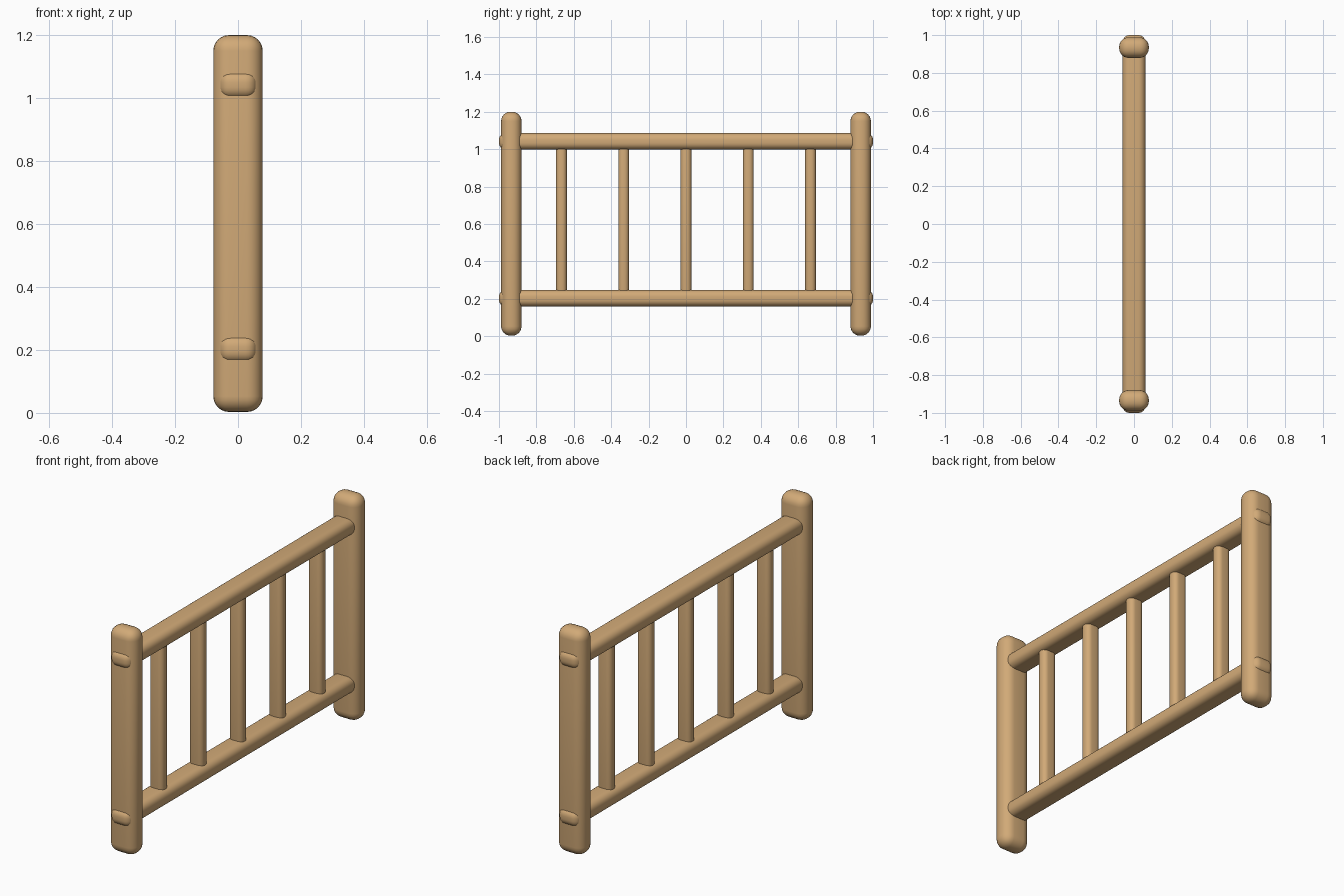
import bpy

if "Cube" in bpy.data.objects:
    bpy.data.objects.remove(bpy.data.objects["Cube"])

wood = bpy.data.materials.new("light wood")
wood.diffuse_color = (0.64, 0.40, 0.185, 1)
wood.use_nodes = True
wood.node_tree.nodes["Principled BSDF"].inputs["Base Color"].default_value = wood.diffuse_color


def rounded_bar(name, size, centre, radius):
    """Box with fully rounded edges and smooth shading."""
    bpy.ops.mesh.primitive_cube_add(size=1, location=centre)
    ob = bpy.context.object
    ob.name = name
    for v in ob.data.vertices:
        v.co = [c * s for c, s in zip(v.co, size)]
    ob.data.materials.append(wood)
    bev = ob.modifiers.new("round edges", 'BEVEL')
    bev.width = radius
    bev.segments = 6
    bev.limit_method = 'NONE'
    bpy.ops.object.modifier_apply(modifier=bev.name)
    bpy.ops.object.shade_smooth_by_angle()
    return ob


# End posts
for side, label in ((-1, "front"), (1, "back")):
    rounded_bar(label + "_post", (0.157, 0.109, 1.197), (0, side * 0.934, 0.6015), 0.05)

# Long rails, whose ends poke through the posts
for label, z in (("lower", 0.203), ("upper", 1.042)):
    rounded_bar(label + "_rail", (0.12, 2.0, 0.088), (0, 0, z), 0.036)

# Balusters between the rails
for i in range(5):
    rounded_bar(f"baluster_{i + 1}", (0.08, 0.058, 0.80), (0, (i - 2) * 0.333, 0.622), 0.025)
